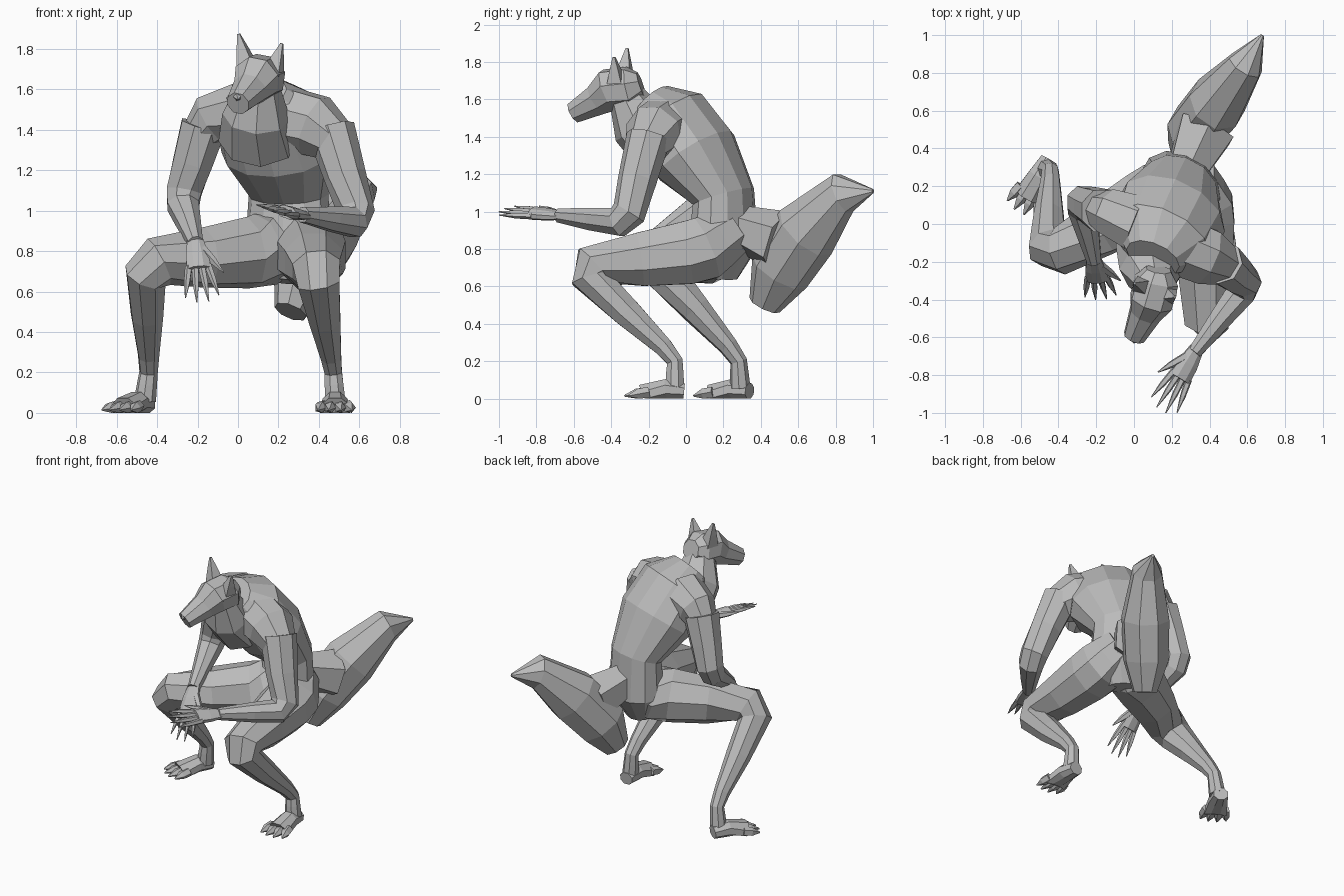
import bpy, bmesh, math
from mathutils import Vector

default_cube = bpy.data.objects.get("Cube")
if default_cube:
    bpy.data.objects.remove(default_cube, do_unlink=True)

fur = bpy.data.materials.new("fur_grey")
fur.use_nodes = True
fur.diffuse_color = (.5, .5, .5, 1)
fur.node_tree.nodes["Principled BSDF"].inputs["Base Color"].default_value = fur.diffuse_color

# The body is turned about the vertical axis
turn = math.radians(30)
FORWARD = Vector((-math.sin(turn), -math.cos(turn), 0))
LEFT = Vector((math.cos(turn), -math.sin(turn), 0))
ACROSS = Vector((1, 0, 0))
UP = Vector((0, 0, 1))


def loft(name, centres, widths, axis, sides=8, flat=1):
    """Skin faceted rings along a path; axis is the width direction."""
    bm = bmesh.new()
    points = [Vector(c) for c in centres]
    last = len(points) - 1
    loops = []
    for i, (point, width) in enumerate(zip(points, widths)):
        arriving = point - points[max(i - 1, 0)]
        leaving = points[min(i + 1, last)] - point
        tangent = (arriving.normalized() + leaving.normalized()).normalized()
        across = (axis - tangent * axis.dot(tangent)).normalized()
        depth = tangent.cross(across) * flat
        loop = []
        for k in range(sides):
            angle = math.tau * (k + .5) / sides
            corner = point + (across * math.cos(angle) + depth * math.sin(angle)) * width
            corner.z = max(corner.z, 0)
            loop.append(bm.verts.new(corner))
        loops.append(loop)
    for lower, upper in zip(loops, loops[1:]):
        for k in range(sides):
            n = (k + 1) % sides
            bm.faces.new((lower[k], lower[n], upper[n], upper[k]))
    bm.faces.new(loops[0])
    bm.faces.new(loops[-1])
    bmesh.ops.recalc_face_normals(bm, faces=bm.faces)
    mesh = bpy.data.meshes.new(name)
    bm.to_mesh(mesh)
    bm.free()
    mesh.materials.append(fur)
    bpy.context.collection.objects.link(bpy.data.objects.new(name, mesh))


def limb(name, joints, widths, axis):
    """Tapered bones with each joint bevelled by a pair of rings."""
    joints = [Vector(j) for j in joints]
    centres, sizes = [joints[0]], [widths[0]]
    for i in range(len(joints) - 1):
        for t in (.12, .5, .88):
            centres.append(joints[i].lerp(joints[i + 1], t))
            sizes.append(widths[i] + (widths[i + 1] - widths[i]) * t)
    loft(name, centres + [joints[-1]], sizes + [widths[-1]], axis)


def spike(name, start, end, width, axis, sides=5, middle=.85):
    """A digit, ear or ridge that runs to a point."""
    loft(name, (start, start.lerp(end, .5), end), (width, width * middle, width * .15), axis, sides)


def hand(name, wrist, direction, thumb_side):
    """Palm, four slightly fanned fingers and a thumb."""
    wrist, ahead = Vector(wrist), direction.normalized()
    side = (thumb_side - ahead * thumb_side.dot(ahead)).normalized()
    knuckles = wrist + ahead * .16
    loft(name + "_palm", (wrist - ahead * .03, wrist + ahead * .07, knuckles),
         (.04, .06, .065), side, flat=.5)
    for i in range(4):
        offset = side * (1.5 - i) * .032
        reach = .23 - offset.length
        start = knuckles + offset - ahead * .02
        spike(f"{name}_finger_{i + 1}", start, start + (ahead + offset * 4) * reach, .019, side)
    start = wrist + ahead * .04 + side * .03
    spike(name + "_thumb", start, start + (ahead + side * .6) * .15, .024, side)


def foot(name, heel, ahead):
    """Sole and instep with four clawed toes."""
    heel, side = Vector(heel), ahead.cross(UP)
    ball = heel + ahead * .22
    loft(name, (heel + UP * .04, heel + ahead * .1 + UP * .05, ball + UP * .01),
         (.05, .065, .08), side, flat=.9)
    for i in range(4):
        offset = side * (i - 1.5) * .042
        start = ball + offset - ahead * .03 + UP * .035
        tip = start + (ahead + offset * 3) * (.14 - offset.length / 2) - UP * .02
        spike(f"{name}_toe_{i + 1}", start, tip, .03, side, middle=1)


# Torso: hips, waist, broad chest and hunched shoulders
loft("torso", [(.23, .18, .65), (.25, .2, .82), (.25, .2, 1.08), (.2, .05, 1.3), (.14, -.08, 1.49), (.1, -.18, 1.59)],
     (.12, .23, .21, .3, .28, .15), LEFT, sides=12, flat=.75)
loft("neck", [(.1, -.12, 1.35), (.09, -.25, 1.47), (.11, -.34, 1.66)], (.2, .17, .09), LEFT, flat=.9)

# Head with tapering muzzle, tilted towards the left ear
HEAD_LEFT = Vector((.9, -.3, -.2)).normalized()
nose = Vector((0, -.6, 1.53))
loft("head", [(.13, -.24, 1.68), (.12, -.3, 1.66), (.09, -.41, 1.65), (.06, -.47, 1.6), nose],
     (.07, .12, .12, .09, .06), HEAD_LEFT)
spike("nose_tip", nose + UP * .04, nose - UP.cross(ACROSS) * .03 + UP * .02, .025, HEAD_LEFT)

# Ears and brow ridges
crown = Vector((.11, -.35, 1.7))
brow = Vector((.08, -.45, 1.69))
for label, sign in (("left", 1), ("right", -1)):
    outward = HEAD_LEFT * sign
    root = crown + outward * .07
    spike(label + "_ear", root, root + outward * .045 + UP * .15, .06, HEAD_LEFT, sides=4, middle=.6)
    spike(label + "_brow", brow + outward * .02, brow + outward * .11 - FORWARD * .04, .02, UP)

# Rounded shoulders growing out of the chest
loft("left_shoulder", [(.2, -.1, 1.46), (.38, -.17, 1.42), (.49, -.22, 1.34)], (.17, .16, .11), FORWARD)
loft("right_shoulder", [(.02, 0, 1.48), (-.13, .06, 1.45), (-.2, .08, 1.36)], (.16, .13, .09), FORWARD)

# Arms: the left reaches forward, the right hangs between the knees
ARM = (.12, .09, .04)
left_wrist, right_wrist = (.32, -.68, .98), (-.21, -.2, .84)
limb("left_arm", [(.46, -.2, 1.4), (.6, -.32, .94), left_wrist], ARM, LEFT)
limb("right_arm", [(-.17, .07, 1.42), (-.28, .12, 1.05), right_wrist], ARM, ACROSS)
hand("left_hand", left_wrist, FORWARD + UP * .08, UP * .3 - LEFT)
hand("right_hand", right_wrist, Vector((.1, -.55, -.8)), ACROSS)

# Legs: deep crouch, shins folding back to the ankles
LEG = (.14, .19, .12, .045, .055)
limb("left_leg", [(.3, .25, .9), (.36, .08, .79), (.39, -.57, .7), (.47, -.06, .22), (.48, -.06, .06)], LEG, ACROSS)
limb("right_leg", [(.26, .22, .88), (.12, .14, .8), (-.46, -.18, .74), (-.44, .28, .22), (-.46, .29, .06)], LEG,
     FORWARD.cross(LEFT).cross(LEFT))
foot("left_foot", (.48, -.01, 0), UP.cross(-ACROSS))
foot("right_foot", (-.45, .34, 0), FORWARD)

# Bushy tail: short root, heavy lower lobe, upturned tip
loft("tail_root", [(.27, .26, .93), (.38, .5, .84)], (.11, .17), LEFT, sides=6)
loft("tail", [(.26, .42, .5), (.32, .5, .68), (.44, .64, .89), (.59, .84, 1.1), (.68, 1, 1.11)],
     (.08, .15, .16, .1, .01), LEFT, flat=1.15)
